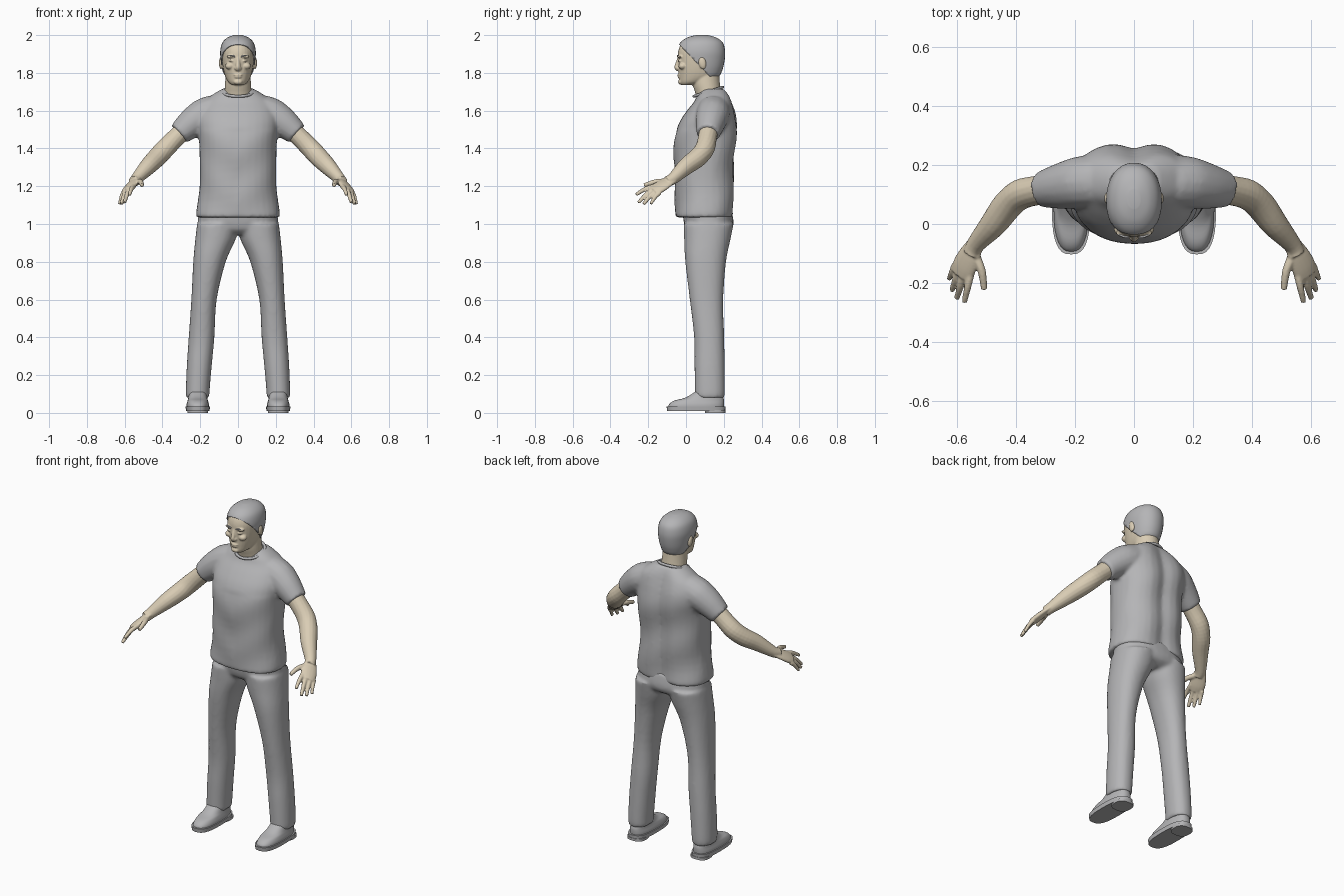
import bpy, bmesh, math
from mathutils import Vector, Matrix

if "Cube" in bpy.data.objects:
    bpy.data.objects.remove(bpy.data.objects["Cube"])


def material(name, rgb):
    m = bpy.data.materials.new(name)
    m.use_nodes = True
    m.diffuse_color = (*rgb, 1)
    m.node_tree.nodes["Principled BSDF"].inputs["Base Color"].default_value = (*rgb, 1)
    return m


GREY = material("cloth grey", (0.46, 0.46, 0.47))
SKIN = material("skin beige", (0.70, 0.61, 0.46))


def loft(bm, rings, power=2.0, sides=32, steps=4):
    """Skin smooth closed rings, each given as (centre, u axis, v axis)."""
    fine = []
    last = len(rings) - 1
    for i in range(last):
        a, b, c, d = (rings[max(0, min(last, k))] for k in range(i - 1, i + 3))
        for s in range(steps):
            t = s / steps
            fine.append([q + 0.5 * t * ((r - p) + t * ((2 * p - 5 * q + 4 * r - w)
                         + t * (3 * q - p - 3 * r + w))) for p, q, r, w in zip(a, b, c, d)])
    fine.append(rings[-1])
    loops = []
    for centre, u, v in fine:
        loop = []
        for k in range(sides):
            ang = math.tau * k / sides
            c, s = math.cos(ang), math.sin(ang)
            c = math.copysign(abs(c) ** (2 / power), c)
            s = math.copysign(abs(s) ** (2 / power), s)
            loop.append(bm.verts.new(centre + u * c + v * s))
        loops.append(loop)
    for lo, hi in zip(loops, loops[1:]):
        for k in range(sides):
            j = (k + 1) % sides
            bm.faces.new((lo[k], lo[j], hi[j], hi[k]))
    bm.faces.new(loops[0][::-1])
    bm.faces.new(loops[-1])


def stack(bm, rows, power=2.0, side=1, steps=4, grow=0.0):
    """Upright loft from rows of (z, x centre, x half width, y front, y back)."""
    loft(bm, [(Vector((side * xc, (y0 + y1) / 2, z)), Vector((hx + grow, 0, 0)),
               Vector((0, (y1 - y0) / 2 + grow, 0))) for z, xc, hx, y0, y1 in rows], power, 32, steps)


def tube(bm, path, ref=(0, 0, 1), flat=1.0, sides=16):
    """Limb along a path of (x, y, z, radius); flat squashes it across ref."""
    pts = [Vector(p[:3]) for p in path]
    rings = []
    for i, p in enumerate(pts):
        t = (pts[min(i + 1, len(pts) - 1)] - pts[max(i - 1, 0)]).normalized()
        u = Vector(ref)
        u = (u - t * u.dot(t)).normalized()
        rings.append((p, u * path[i][3], t.cross(u) * path[i][3] * flat))
    loft(bm, rings, sides=sides)


def ball(bm, centre, size, tilt=0.0):
    bmesh.ops.create_uvsphere(bm, u_segments=20, v_segments=12, radius=1,
                              matrix=Matrix.Translation(centre) @ Matrix.Rotation(tilt, 4, "X")
                              @ Matrix.Diagonal((*size, 1)))


def finish(name, bm, mat, voxel=0, relax=0, mirror=False):
    bmesh.ops.recalc_face_normals(bm, faces=bm.faces)
    for f in bm.faces:
        f.smooth = True
    me = bpy.data.meshes.new(name)
    bm.to_mesh(me)
    bm.free()
    me.materials.append(mat)
    ob = bpy.data.objects.new(name, me)
    bpy.context.collection.objects.link(ob)
    if voxel:
        m = ob.modifiers.new("blend", "REMESH")
        m.mode, m.voxel_size, m.use_smooth_shade = "VOXEL", voxel, True
        m = ob.modifiers.new("relax", "SMOOTH")
        m.factor, m.iterations = 0.5, relax
    if mirror:
        m = ob.modifiers.new("mirror", "MIRROR")
        m.use_mirror_merge = False
    return ob


# Shirt: torso and short sleeves blended together, with a hollow along the spine
bm = bmesh.new()
stack(bm, [(1.035, 0, .212, -.052, .252), (1.055, 0, .222, -.06, .262), (1.2, 0, .203, -.057, .258),
           (1.35, 0, .203, -.065, .268), (1.47, 0, .208, -.057, .275), (1.54, 0, .215, -.034, .274),
           (1.6, 0, .205, .005, .268), (1.65, 0, .18, .045, .253), (1.685, 0, .135, .06, .235),
           (1.715, 0, .085, .085, .21)], 2.3)
for v in bm.verts:
    x, y, z = v.co
    if y > .15:
        v.co.y -= .025 * math.exp(-(x / .05) ** 2) * (y - .15) / .12
        v.co.y += .006 * math.sin(z * 22 + x * 9)
    elif y < .05 and z < 1.5:
        v.co.y += .004 * math.sin(z * 26 - abs(x) * 14)
for s in (1, -1):
    tube(bm, [(s * .13, .145, 1.595, .09), (s * .19, .14, 1.572, .088), (s * .25, .128, 1.53, .078),
              (s * .312, .117, 1.477, .062)], (0, 1, 0))
finish("shirt", bm, GREY, .01, 5)

# Collar band, lower at the throat
bm = bmesh.new()
for k in range(32):
    a = [math.tau * (k + j) / 32 for j in (0, 1)]
    p, q = (Vector((.083 * math.cos(t), .118 + .076 * math.sin(t), 1.7 + .024 * math.sin(t))) for t in a)
    tube(bm, [(*p, .009), (*q, .009)], sides=8)
finish("collar", bm, GREY, .005, 2)

# Trousers: pelvis and two legs blended together
bm = bmesh.new()
stack(bm, [(.945, 0, .15, .03, .2), (.97, 0, .2, 0, .24), (1.01, 0, .213, -.012, .252),
           (1.08, 0, .205, -.02, .24)], 2.3)
for s in (1, -1):
    stack(bm, [(.08, .213, .062, .048, .203), (.12, .213, .063, .047, .206), (.25, .205, .066, .045, .205),
               (.4, .193, .068, .043, .202), (.6, .18, .067, .02, .197), (.8, .151, .086, -.004, .212),
               (.92, .119, .107, -.01, .236), (1.0, .107, .11, -.012, .252)], 2.2, s)
finish("trousers", bm, GREY, .01, 6)

# Shoes: upper, sole and heel
bm = bmesh.new()
stack(bm, [(.025, .213, .059, -.094, .2), (.045, .213, .059, -.09, .202), (.065, .213, .054, -.062, .202),
           (.082, .213, .05, .0, .198), (.12, .213, .045, .06, .19)], 2.5)
finish("shoe_uppers", bm, GREY, mirror=True)
for name, rows in (("shoe_soles", [(.01, .213, .062, -.1, .208), (.034, .213, .065, -.103, .21)]),
                   ("shoe_heels", [(.0, .213, .055, .1, .21), (.015, .213, .055, .1, .21)])):
    bm = bmesh.new()
    stack(bm, rows, 2.7, steps=1)
    ob = finish(name, bm, GREY, mirror=True)
    bpy.context.view_layer.objects.active = ob
    ob.select_set(True)
    bpy.ops.object.shade_smooth_by_angle()
    ob.select_set(False)

# Arm with palm, fingers and thumb
bm = bmesh.new()
tube(bm, [(.25, .125, 1.53, .052), (.32, .115, 1.465, .05), (.385, .1, 1.4, .052), (.43, .062, 1.352, .051),
          (.478, -.002, 1.303, .045), (.537, -.07, 1.24, .031), (.55, -.1, 1.225, .03)])
tube(bm, [(.535, -.065, 1.24, .03), (.556, -.105, 1.217, .041), (.575, -.145, 1.192, .046),
          (.587, -.175, 1.175, .04)], (.055, .035, -.03), .42)
for root, tip, r in (((.553, -.165, 1.2), (.575, -.265, 1.155), .0115),
                     ((.572, -.16, 1.19), (.601, -.252, 1.113), .0118),
                     ((.591, -.15, 1.177), (.617, -.225, 1.105), .0115),
                     ((.606, -.138, 1.166), (.627, -.187, 1.106), .0105),
                     ((.54, -.1, 1.225), (.508, -.222, 1.205), .0135)):
    mid = [(a + b) / 2 for a, b in zip(root, tip)]
    mid[2] += .008
    if r > .013:
        mid[0] -= .008
    tube(bm, [(*root, r * 1.2), (*mid, r * 1.05), (*tip, r * .8)], (1, 0, 0), sides=12)
finish("arms", bm, SKIN, .0045, 3, mirror=True)

# Head: skull, neck, nose, lips, brow and ears
SKULL = [(1.735, 0, .028, -.024, .03), (1.75, 0, .05, -.033, .1), (1.78, 0, .067, -.037, .165),
         (1.82, 0, .078, -.04, .187), (1.87, 0, .085, -.043, .198), (1.915, 0, .087, -.041, .2),
         (1.955, 0, .076, -.024, .188), (1.98, 0, .05, .012, .155), (1.993, 0, .014, .06, .11)]
bm = bmesh.new()
stack(bm, SKULL, 2.15)
stack(bm, [(1.64, 0, .085, .06, .21), (1.69, 0, .073, .05, .188), (1.74, 0, .069, .035, .18),
           (1.8, 0, .065, .03, .175)])
tube(bm, [(0, -.036, 1.88, .009), (0, -.043, 1.855, .011), (0, -.049, 1.83, .013), (0, -.04, 1.815, .012)], (1, 0, 0))
ball(bm, (0, -.036, 1.789), (.024, .01, .006))
ball(bm, (0, -.035, 1.778), (.02, .01, .006))
ball(bm, (0, -.028, 1.752), (.024, .014, .014))
for s in (1, -1):
    ball(bm, (s * .011, -.043, 1.824), (.009, .01, .008))
    ball(bm, (s * .034, -.03, 1.886), (.027, .016, .008))
    ball(bm, (s * .034, -.03, 1.864), (.016, .013, .006))
    ball(bm, (s * .044, -.018, 1.836), (.024, .022, .018))
    ball(bm, (s * .09, .087, 1.852), (.011, .02, .033), .2)
finish("head", bm, SKIN, .0045, 2)

# Cropped hair: grown skull shell cut along a slanted hairline
bm = bmesh.new()
stack(bm, SKULL, 2.15, steps=6, grow=.007)
for v in bm.verts:
    v.co.z += .007 * max(0, min(1, (v.co.z - 1.9) / .09))
for point, normal in (((0, -.036, 1.95), (0, -.72, -.69)), ((0, 0, 1.77), (0, 0, -1))):
    bmesh.ops.bisect_plane(bm, geom=bm.verts[:] + bm.edges[:] + bm.faces[:], plane_co=point,
                           plane_no=normal, clear_outer=True)
m = finish("hair", bm, GREY).modifiers.new("thickness", "SOLIDIFY")
m.thickness, m.offset = .006, -1

# Eyebrows
bm = bmesh.new()
tube(bm, [(.016, -.044, 1.886, .0035), (.034, -.043, 1.892, .004), (.054, -.033, 1.888, .0025)], sides=8)
finish("eyebrows", bm, GREY, mirror=True)
